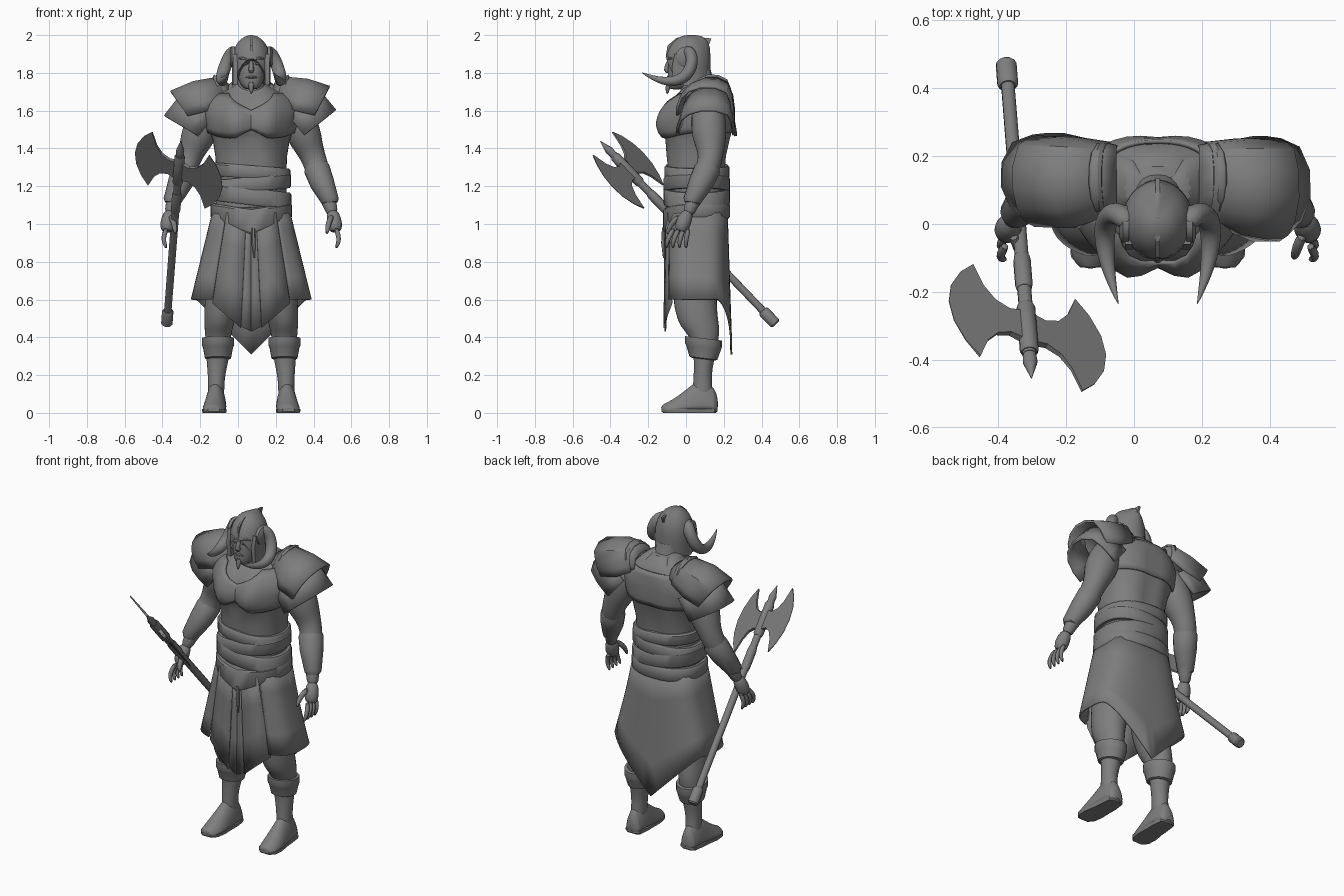
import bpy, bmesh, math
from mathutils import Vector

if "Cube" in bpy.data.objects:
    bpy.data.objects.remove(bpy.data.objects["Cube"])

CX = 0.07  # body centre line
grey = bpy.data.materials.new("stone_grey")
grey.use_nodes = True
colour = (0.21, 0.21, 0.21, 1)
grey.diffuse_color = colour
grey.node_tree.nodes["Principled BSDF"].inputs["Base Color"].default_value = colour


def loft(name, rings, closed=True, caps=True, sub=0, thick=0, angle=40):
    """Skin a list of point rings into one object."""
    bm = bmesh.new()
    rows = [[bm.verts.new(p) for p in r] for r in rings]
    n = len(rows[0])
    for a, b in zip(rows, rows[1:]):
        for i in range(n if closed else n - 1):
            j = (i + 1) % n
            bm.faces.new((a[i], a[j], b[j], b[i]))
    if closed and caps:
        bm.faces.new(rows[0])
        bm.faces.new(rows[-1])
    bmesh.ops.recalc_face_normals(bm, faces=bm.faces)
    me = bpy.data.meshes.new(name)
    bm.to_mesh(me)
    bm.free()
    me.materials.append(grey)
    ob = bpy.data.objects.new(name, me)
    bpy.context.collection.objects.link(ob)
    if thick:
        m = ob.modifiers.new("thickness", 'SOLIDIFY')
        m.thickness, m.offset = thick, 0
    if sub:
        m = ob.modifiers.new("smooth", 'SUBSURF')
        m.levels = m.render_levels = sub
    bpy.ops.object.select_all(action='DESELECT')
    ob.select_set(True)
    bpy.context.view_layer.objects.active = ob
    bpy.ops.object.shade_smooth_by_angle(angle=math.radians(angle))


def sgnpow(v, p):
    return math.copysign(abs(v) ** p, v)


def oval(cx, z, hx, yf, yb, n=24, p=0.85):
    """Horizontal rounded ring between a front and a back depth."""
    yc, hy = (yf + yb) / 2, (yb - yf) / 2
    return [Vector((cx + hx * sgnpow(math.sin(t), p), yc - hy * sgnpow(math.cos(t), p), z))
            for t in (2 * math.pi * i / n for i in range(n))]


def tube(name, path, n=10, sub=1, side=1):
    """Round tube through (x offset, y, z, radius) points, mirrored by side."""
    pts = [Vector((CX + side * p[0], p[1], p[2])) for p in path]
    rings, u = [], Vector((0.3, 0.9, 0.31))
    for i, c in enumerate(pts):
        d = (pts[min(i + 1, len(pts) - 1)] - pts[max(i - 1, 0)]).normalized()
        u = (u - d * u.dot(d)).normalized()
        v = d.cross(u)
        rings.append([c + path[i][3] * (u * math.cos(t) + v * math.sin(t))
                      for t in (2 * math.pi * k / n for k in range(n))])
    loft(name, rings, sub=sub)


# Torso with swelling chest muscles: z, half width, front, back, chest and spine depth
stations = [
    (1.05, .19, -.09, .21, 0, 0), (1.25, .185, -.085, .21, .01, .01), (1.36, .19, -.095, .22, .014, .015),
    (1.45, .205, -.1, .24, .016, .015), (1.475, .215, -.1, .245, .035, .01), (1.5, .225, -.105, .25, .046, .01),
    (1.55, .235, -.105, .252, .048, .01), (1.6, .24, -.095, .252, .038, .01), (1.65, .22, -.07, .245, .022, .005),
    (1.69, .17, -.04, .235, .01, 0), (1.73, .1, -.005, .205, 0, 0), (1.76, .07, 0, .17, 0, 0)]

def torso_ring(z, hx, yf, yb, chest, spine):
    ring = oval(CX, z, hx, yf, yb, 40)
    for p in ring:
        dx = abs(p.x - CX)
        if p.y < .05:
            p.y -= chest * math.exp(-((dx - .085) / .07) ** 2)
        else:
            p.y -= spine * math.exp(-(dx / .05) ** 2)
    return ring

def torso_at(z):
    for a, b in zip(stations, stations[1:]):
        if z <= b[0]:
            f = (z - a[0]) / (b[0] - a[0])
            return torso_ring(*[p + (q - p) * f for p, q in zip(a, b)])

loft("torso", [torso_ring(*r) for r in stations])
loft("neck", [oval(CX, *r) for r in ((1.62, .12, -.04, .2), (1.7, .075, -.03, .16),
                                     (1.82, .07, -.03, .13))])

# Chest plate over the torso, with arched lower edge and pointed neckline
def plate_point(i, f):
    c, dx = math.cos(2 * math.pi * i / 40), abs(math.sin(2 * math.pi * i / 40))
    low = 1.455 + .045 * math.exp(-(dx / .2) ** 2) + .03 * dx ** 4 if c > 0 else 1.485
    high = 1.6 + .09 * min(1, dx / .6) if c > 0 else 1.69
    p = torso_at(low + (high - low) * f)[i]
    out = Vector((p.x - CX, p.y - .07, 0)).normalized()
    return p + out * .008

loft("chest_plate", [[plate_point(i, f / 7) for i in range(40)] for f in range(8)], caps=False, thick=.012)

# Belt wraps and sash
def band(name, z0, z1, hx, yf, yb, tilt=0, sag=0):
    rings = []
    for z, grow in ((z0, 0), (z0 + .01, .008), (z1 - .01, .008), (z1, 0)):
        ring = oval(CX, z, hx + grow, yf - grow, yb + grow, 32)
        for p in ring:
            front = max(0, 1 - abs(p.x - CX) / hx) if p.y < .05 else 0
            p.z += tilt * (p.x - CX) - sag * front * (1 if z < (z0 + z1) / 2 else .4)
        rings.append(ring)
    loft(name, rings)

band("belt_wrap_top", 1.24, 1.31, .2, -.107, .222, -.08)
band("belt_wrap_middle", 1.17, 1.25, .203, -.11, .224, .1)
band("belt_wrap_low", 1.1, 1.19, .205, -.112, .224, -.12)
band("sash", 1.03, 1.11, .208, -.113, .226, 0, .085)

# Wrap-around skirt, open at the front, pointed at the back
def skirt_point(a, f):
    hx, yf, yb = .195 + .12 * f, -.1 - .01 * f, .215 + .025 * f
    x = hx * sgnpow(math.sin(a), .8)
    y = (yf + yb) / 2 - (yb - yf) / 2 * sgnpow(math.cos(a), .6)
    hem = .6
    if math.cos(a) < 0:
        hem -= .29 * max(0, 1 - abs(x) / .29)
    return Vector((CX + x, y, 1.09 + (hem - 1.09) * f))

loft("skirt", [[skirt_point(.62 + (2 * math.pi - 1.24) * i / 48, f) for i in range(49)]
               for f in (0, .25, .5, .75, 1)], closed=False, thick=.01)

# Front apron panels, centre strip and hanging cord
def panel(name, top, bottom, hems, y0, y1):
    rows = []
    for f in (0, .33, .66, 1):
        row = []
        for k in (0, .5, 1):
            x0 = top[0] + (top[1] - top[0]) * k
            x1 = bottom[0] + (bottom[1] - bottom[0]) * k
            z1 = hems[0] + (hems[1] - hems[0]) * k
            x = x0 + (x1 - x0) * f
            row.append((CX + x, y0 + (y1 - y0) * f + x * x, 1.06 + (z1 - 1.06) * f))
        rows.append(row)
    loft(name, rows, closed=False, thick=.008)

for s, label in ((1, "left"), (-1, "right")):
    panel(label + "_apron_panel", (s * .025, s * .13), (s * .055, s * .205), (.45, .58), -.11, -.118)
    panel("apron_centre_" + label, (0, s * .035), (0, s * .06), (.43, .46), -.104, -.11)
tube("belt_cord", [(.01, -.118, .98, .01), (.012, -.12, .9, .012), (.015, -.118, .82, .004)], 6, 0)

# Head, face and helmet
loft("head", [oval(CX, *r, 20) for r in (
    (1.71, .035, -.09, -.02), (1.74, .06, -.098, .06), (1.79, .078, -.098, .11),
    (1.86, .085, -.095, .12), (1.93, .08, -.08, .11))], sub=1)
tube("nose", [(0, -.085, 1.875, .01), (0, -.1, 1.84, .013), (0, -.105, 1.815, .018), (0, -.09, 1.8, .012)], 8)
tube("mouth", [(-.035, -.086, 1.775, .005), (0, -.098, 1.78, .01), (.035, -.086, 1.775, .005)], 8)
tube("chin_beard", [(0, -.085, 1.755, .02), (0, -.098, 1.72, .015), (0, -.1, 1.685, .004)], 8)

def helmet_point(t, f):
    front, back, side = max(0, math.cos(t)), max(0, -math.cos(t)), abs(math.sin(t))
    hem = 1.79 - .06 * side ** 3 + .085 * front ** 3
    z = 2.0 + (hem - 2.0) * f
    r = math.sqrt(max(0, 1 - max(0, (z - 1.86) / .14) ** 2))
    ridge = .02 * back ** 12 * max(0, (z - 1.88) / .11)
    deep = r + (r ** .7 - r) * back ** 4
    return Vector((CX + .103 * r * math.sin(t), .012 - .117 * deep * math.cos(t) + ridge, z))

loft("helmet", [[helmet_point(2 * math.pi * i / 40, f) for i in range(40)]
                for f in (.002, .03, .08, .17, .3, .5, .7, .85, 1)])
crest = [(-.108, 1.88), (-.098, 1.945), (-.05, 1.985), (.02, 2.0), (.08, 1.988), (.135, 1.982),
         (.118, 1.94), (.1, 1.9), (.02, 1.92), (-.05, 1.9)]
loft("helmet_crest", [[(CX + x, y, z) for y, z in crest] for x in (-.006, .006)], angle=20)

# Axe directions, haft and blades
tip, butt = Vector((-.302, -.455, 1.44)), Vector((-.377, .475, .47))
length = (tip - butt).length
along = (tip - butt).normalized()
across = Vector((.88, -.28, -.38))
across = (across - along * across.dot(along)).normalized()
normal = along.cross(across)
hub = tip - along * .215

def haft(name, profile):
    """Tube along the axe, given distance from butt and radius."""
    tube(name, [(*(butt + along * d - Vector((CX, 0, 0))), r) for d, r in profile], 12, 0)

haft("axe_shaft", [(.02, .02), (length - .1, .021)])
haft("axe_pommel", [(0, .024), (.008, .031), (.09, .031), (.1, .024)])
haft("axe_grip", [(length - .52, .023), (length - .5, .026), (length - .4, .026), (length - .38, .022)])
haft("axe_collar", [(length - .31, .024), (length - .3, .028), (length - .12, .028), (length - .11, .024)])
haft("axe_spike", [(length - .12, .018), (length - .07, .022), (length, .001)])
half = [(.01, .06), (.06, .05), (.105, .07), (.14, .115), (.17, .195), (.215, .145), (.25, .075)]
outline = half + [(.262, 0)] + [(u, -v) for u, v in reversed(half)]
for s, label in ((1, "inner"), (-1, "outer")):
    loft("axe_blade_" + label, [
        [hub + across * s * u + along * v + normal * k * .012 * max(.1, 1 - u / .25)
         for u, v in outline] for k in (-1, 1)], angle=20)

# Pauldron plates: angular arches between an inner and an outer rim; the right one is swung back
arch = [(0, 0), (.0, .3), (.06, .62), (.2, .86), (.42, 1), (.68, .99), (.9, .82), (.98, .5), (1, .25), (1, 0)]

def pauldron(name, s, rims):
    rows = []
    for tx, tz, bx, bz, yf, yb in rims:
        if s < 0:
            drop = max(0, tx - .2)
            tx, tz, bz = tx + .05 * drop, tz - .12 * drop, bz - .02 * drop
            yf, yb = yf + .2 * drop, yb + .04 * drop
        rows.append([(CX + s * (bx + (tx - bx) * k), yf + (yb - yf) * w, bz + (tz - bz) * k) for w, k in arch])
    loft(name, rows, closed=False, thick=.014)

for s, label in ((1, "left"), (-1, "right")):
    loft(label + "_trapezius", [oval(CX + s * o, z, hx, yf, yb, 12) for o, z, hx, yf, yb in (
        (.14, 1.58, .1, 0, .24), (.11, 1.68, .075, .03, .23), (.05, 1.78, .03, .05, .15))], sub=1)
    # Shoulder armour
    pauldron(label + "_collar_plate", s, [(.125, 1.74, .12, 1.67, .04, .225), (.2, 1.785, .16, 1.65, .03, .235)])
    pauldron(label + "_upper_pauldron", s, [(.165, 1.775, .14, 1.65, .03, .235), (.30, 1.762, .23, 1.6, -.025, .245),
                                            (.415, 1.725, .335, 1.575, -.045, .245)])
    pauldron(label + "_lower_pauldron", s, [(.35, 1.715, .19, 1.58, -.01, .235), (.445, 1.6, .28, 1.47, -.045, .252)])
    # Arm, bracer and hand
    tube(label + "_arm", [(.2, .11, 1.65, .08), (.245, .12, 1.56, .095), (.28, .122, 1.47, .096),
                          (.305, .13, 1.41, .079), (.33, .13, 1.35, .066), (.35, .115, 1.29, .066),
                          (.38, .07, 1.2, .054), (.422, .025, 1.09, .035), (.43, .01, 1.05, .032)], 14, 1, s)
    tube(label + "_bracer", [(.335, .122, 1.335, .05), (.348, .113, 1.29, .07), (.375, .08, 1.22, .066),
                             (.42, .03, 1.12, .047), (.422, .028, 1.11, .036)], 14, 0, s)
    tube(label + "_palm", [(.427, .015, 1.07, .03), (.437, -.005, 1.03, .041), (.444, -.02, .99, .043),
                           (.447, -.03, .955, .03)], 10, 1, s)
    for k in range(4):
        y = .015 - .025 * k
        tube(label + "_finger", [(.446, y, .98, .015), (.465, y - .012 - .006 * k, .935, .014),
                                 (.462, y - .016 - .009 * k, .9, .013), (.447, y - .014 - .01 * k, .87, .007)], 8, 1, s)
    tube(label + "_thumb", [(.428, -.03, 1.045, .018), (.41, -.07, 1.01, .017), (.404, -.093, .975, .014),
                            (.4, -.1, .945, .007)], 8, 1, s)
    # Leg, boot cuff, boot and sole
    loft(label + "_leg", [oval(CX + s * o, z, hx, yf, yb, 16, 1) for o, z, hx, yf, yb in (
        (.1, 1.0, .1, -.06, .18), (.13, .75, .105, -.075, .165), (.15, .6, .098, -.072, .165),
        (.163, .52, .088, -.055, .168), (.172, .46, .078, -.035, .178), (.175, .41, .07, .015, .178),
        (.176, .35, .065, .03, .165), (.178, .28, .06, .042, .15), (.184, .2, .046, .04, .135),
        (.186, .13, .044, .035, .14), (.187, .06, .045, .03, .15))], sub=1)
    cuff = []
    for z, hx, yf, yb in ((.285, .06, .03, .155), (.29, .07, .018, .166), (.345, .08, .002, .185),
                          (.36, .086, -.006, .19), (.395, .085, -.006, .19), (.395, .07, .01, .175)):
        cuff.append(oval(CX + s * .176, z, hx, yf, yb, 18, 1))
        for p in cuff[-1]:
            p.z -= .12 * (p.y - .09)
    loft(label + "_boot_cuff", cuff)
    foot = []
    for y, hx, h, o in ((.17, .03, .07, .187), (.155, .05, .13, .187), (.09, .058, .19, .187),
                        (.03, .06, .15, .19), (-.04, .067, .09, .195), (-.1, .06, .055, .198),
                        (-.133, .032, .04, .198)):
        foot.append([Vector((CX + s * (o + hx * math.cos(t)), y, .01 + (h - .01) * math.sin(t) ** 1.2))
                     for t in (math.pi * i / 12 for i in range(13))])
    loft(label + "_boot", foot, sub=1)
    rim = [r[0] for r in foot] + [r[-1] for r in reversed(foot)]
    heart = Vector((CX + s * .191, .02, 0))
    loft(label + "_sole", [[(heart.x + (p.x - heart.x) * w, heart.y + (p.y - heart.y) * w, z) for p in rim]
                           for w, z in ((.92, 0), (.97, .008), (.97, .02))])
    # Horn, its ear disc and helmet cheek guard
    tube(label + "_horn", [(.08, -.005, 1.925, .028), (.105, .025, 1.91, .034), (.13, .036, 1.86, .036),
                           (.155, .01, 1.785, .036), (.158, -.06, 1.75, .031), (.143, -.15, 1.76, .019),
                           (.115, -.24, 1.805, .001)], 10, 2, s)
    tube(label + "_ear_disc", [(.085, 0, 1.885, .055), (.103, 0, 1.885, .055), (.112, 0, 1.885, .042)], 16, 0, s)
    loft(label + "_cheek_guard", [[(CX + s * x, y, z) for y, z in (
        (-.06, 1.9), (-.075, 1.83), (-.065, 1.735), (-.01, 1.735), (.05, 1.79), (.05, 1.9))]
        for x in (.072, .096)], angle=20)
    # Brow and eye
    tube(label + "_brow", [(.008, -.098, 1.868, .008), (.04, -.092, 1.88, .01), (.07, -.07, 1.875, .006)], 8, 1, s)
    tube(label + "_eye", [(.018, -.088, 1.848, .005), (.034, -.09, 1.85, .01), (.052, -.08, 1.848, .005)], 8, 1, s)
